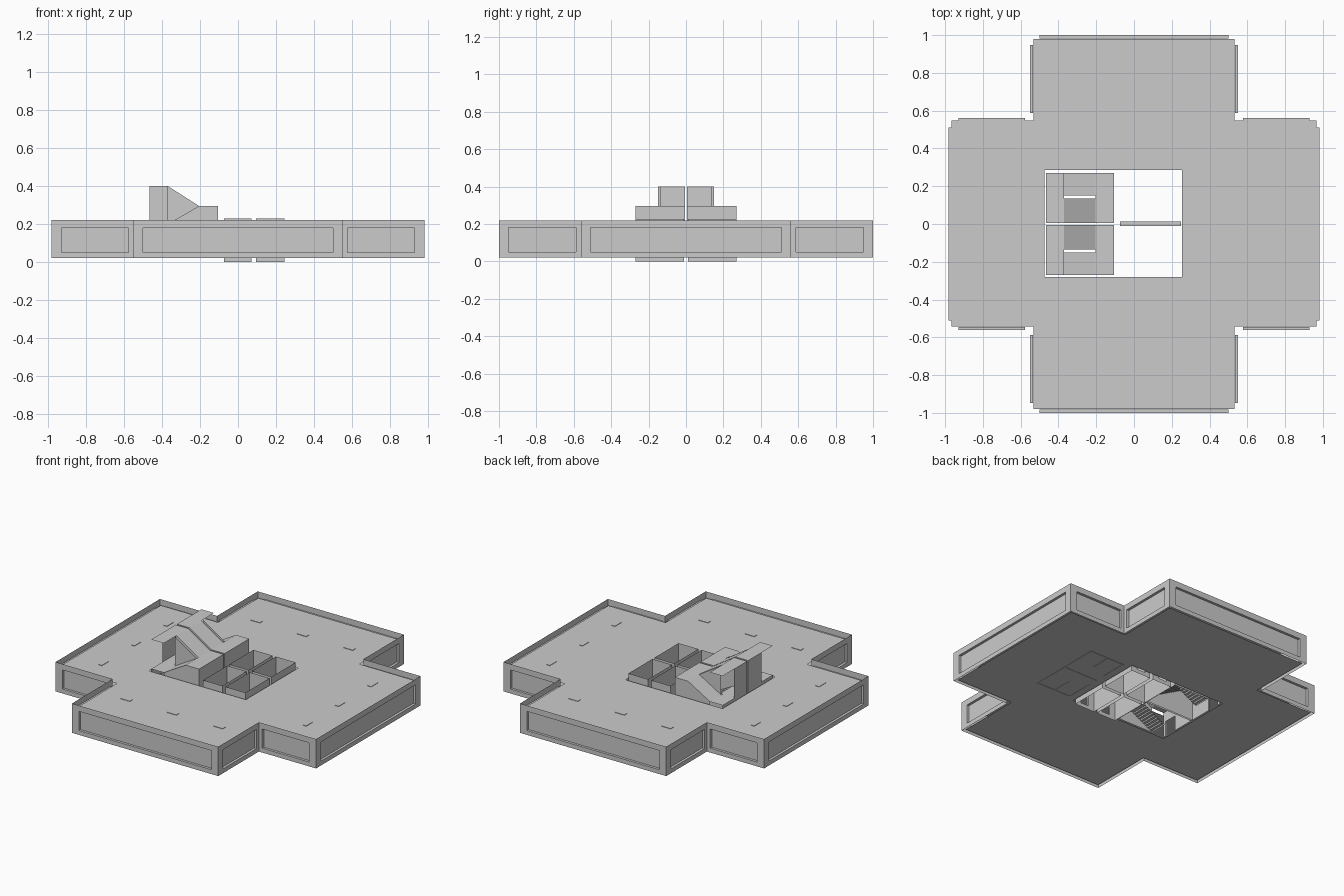
import bpy, bmesh
from mathutils import Vector

if "Cube" in bpy.data.objects:
    bpy.data.objects.remove(bpy.data.objects["Cube"])


def make(name, faces):
    """Object from a list of faces, each a list of points."""
    bm = bmesh.new()
    for f in faces:
        bm.faces.new([bm.verts.new(p) for p in f])
    bmesh.ops.remove_doubles(bm, verts=bm.verts, dist=1e-5)
    me = bpy.data.meshes.new(name)
    bm.to_mesh(me)
    bm.free()
    ob = bpy.data.objects.new(name, me)
    bpy.context.collection.objects.link(ob)
    return ob


def flat(x0, x1, y0, y1, z):
    return [(x0, y0, z), (x1, y0, z), (x1, y1, z), (x0, y1, z)]


def wall(x0, y0, x1, y1, z0, z1):
    return [(x0, y0, z0), (x1, y1, z0), (x1, y1, z1), (x0, y0, z1)]


def side(pts, y):
    return [(x, y, z) for x, z in pts]


def box(x0, x1, y0, y1, z0, z1):
    c = [(x0, y0), (x1, y0), (x1, y1), (x0, y1)]
    return [flat(x0, x1, y0, y1, z0)[::-1], flat(x0, x1, y0, y1, z1)] + \
           [wall(*c[i], *c[(i + 1) % 4], z0, z1) for i in range(4)]


# Floor and ceiling: cross plates with a core opening
CEIL = .187
xs = [-.965, -.533, -.475, .255, .533, .965]
ys = [-.98, -.543, -.28, .285, .547, .98]
for name, z in (("floor_plate", .026), ("ceiling_plate", CEIL)):
    cells = []
    for i in range(5):
        for j in range(5):
            corner = i in (0, 4) and j in (0, 4)
            if not corner and (i, j) != (2, 2):
                cells.append(flat(xs[i], xs[i + 1], ys[j], ys[j + 1], z))
    make(name, cells)

# Facade: thin sheets, each with one recessed window panel
A, B = .551, .562
outline = [(-A, -1), (A, -1), (A, -B), (.982, -B), (.982, B), (A, B),
           (A, 1), (-A, 1), (-A, B), (-.982, B), (-.982, -B), (-A, -B)]
for k, p in enumerate(outline):
    q = outline[(k + 1) % 12]
    P, Q = Vector((*p, 0)), Vector((*q, 0))
    d = (Q - P).normalized()
    inward = Vector((-d.y, d.x, 0)) * .017
    margin = [.025 if abs(c[0]) < .6 and abs(c[1]) < .6 else .052 for c in (p, q)]

    def ring(a, b, z0, z1, off=Vector()):
        return [v + off + Vector((0, 0, z))
                for v, z in ((a, z0), (b, z0), (b, z1), (a, z1))]
    a, b = P + d * margin[0], Q - d * margin[1]
    outer, inner = ring(P, Q, .02, .22), ring(a, b, .05, .18)
    deep = ring(a, b, .05, .18, inward)
    faces = [deep]
    for r, s in ((outer, inner), (inner, deep)):
        faces += [[r[i], r[(i + 1) % 4], s[(i + 1) % 4], s[i]] for i in range(4)]
    make("facade_panel_%d" % k, faces)

# Ceiling lights: three per wing
for s in (-1, 1):
    for t in (-.35, 0, .35):
        make("light_x", box(t - .035, t + .035, s * .7 - .014, s * .7 + .014,
                            CEIL - .004, CEIL + .003))
        make("light_y", box(s * .77 - .014, s * .77 + .014, t - .035, t + .035,
                            CEIL - .004, CEIL + .003))

# Four lift shafts with a door opening on the outer side
for x0, x1 in ((-.073, .072), (.096, .245)):
    for s in (-1, 1):
        yi, yo = s * .012, s * .27
        m = (x0 + x1) / 2
        make("lift_shaft", [
            wall(x0, yi, x1, yi, 0, .228), wall(x0, yi, x0, yo, 0, .228),
            wall(x1, yi, x1, yo, 0, .228),
            wall(x0, yo, m - .03, yo, 0, .228), wall(m + .03, yo, x1, yo, 0, .228),
            wall(m - .03, yo, m + .03, yo, .13, .228),
            wall(m - .03, yo, m + .03, yo, 0, .026),
            wall(m - .03, yo, m - .03, yo + s * .012, .026, .13),
            wall(m + .03, yo, m + .03, yo + s * .012, .026, .13)])
make("shaft_divider", [flat(-.075, .25, -.01, .012, .1)])

# Two mirrored stairwells
N = 9
for s in (-1, 1):
    c, m, n, o = s * .006, s * .135, s * .15, s * .27
    # Shell: soffits, landings and enclosing walls
    make("stair_shell", [
        flat(-.465, -.37, c, o, .4),
        [(-.37, c, .4), (-.205, c, .295), (-.205, m, .295), (-.37, m, .4)],
        flat(-.205, -.105, c, o, .295),
        [(-.37, n, .2), (-.205, n, .295), (-.205, o, .295), (-.37, o, .2)],
        wall(-.105, c, -.105, o, .026, .295),
        wall(-.465, c, -.465, n, .026, .4),
        side([(-.37, .2), (-.205, .295), (-.37, .4)], n),
        side([(-.465, .026), (-.105, .026), (-.105, .295), (-.205, .295),
              (-.37, .4), (-.465, .4)], c),
        side([(-.37, .026), (-.105, .026), (-.105, .295), (-.205, .295),
              (-.37, .2)], o)])
    # Doorway jambs and head
    make("stair_door_wall", [
        wall(-.475, s * .16, -.465, s * .16, .026, .13),
        wall(-.475, s * .25, -.465, s * .25, .026, .13),
        wall(-.465, s * .15, -.465, s * .16, .026, .2),
        wall(-.465, s * .25, -.465, o, .026, .2),
        wall(-.465, s * .16, -.465, s * .25, .13, .2)])
    # Landings and stepped flights
    make("stair_landing", [flat(-.465, -.37, c, o, .2),
                           flat(-.205, -.105, c, o, .113)])
    dx, dz = .165 / N, .087 / N
    for name, ya, yb, xa, za, sg in (("lower_flight", n, o, -.37, .026, 1),
                                     ("upper_flight", c, m, -.205, .113, -1)):
        faces = []
        for i in range(N):
            x, z = xa + sg * i * dx, za + i * dz
            faces += [wall(x, ya, x, yb, z, z + dz),
                      flat(x, x + sg * dx, ya, yb, z + dz)]
        make(name, faces)

# Washroom partitions beside the core
rooms = [(.30, .56, -.26, -.252), (.30, .56, .252, .26), (.30, .56, -.004, .004),
         (.555, .563, -.26, .26), (.30, .308, -.26, -.07), (.30, .308, .07, .26),
         (.42, .428, -.26, -.12), (.42, .428, .12, .26)]
for r in rooms:
    make("washroom_partition", box(*r, .024, CEIL - .002))
